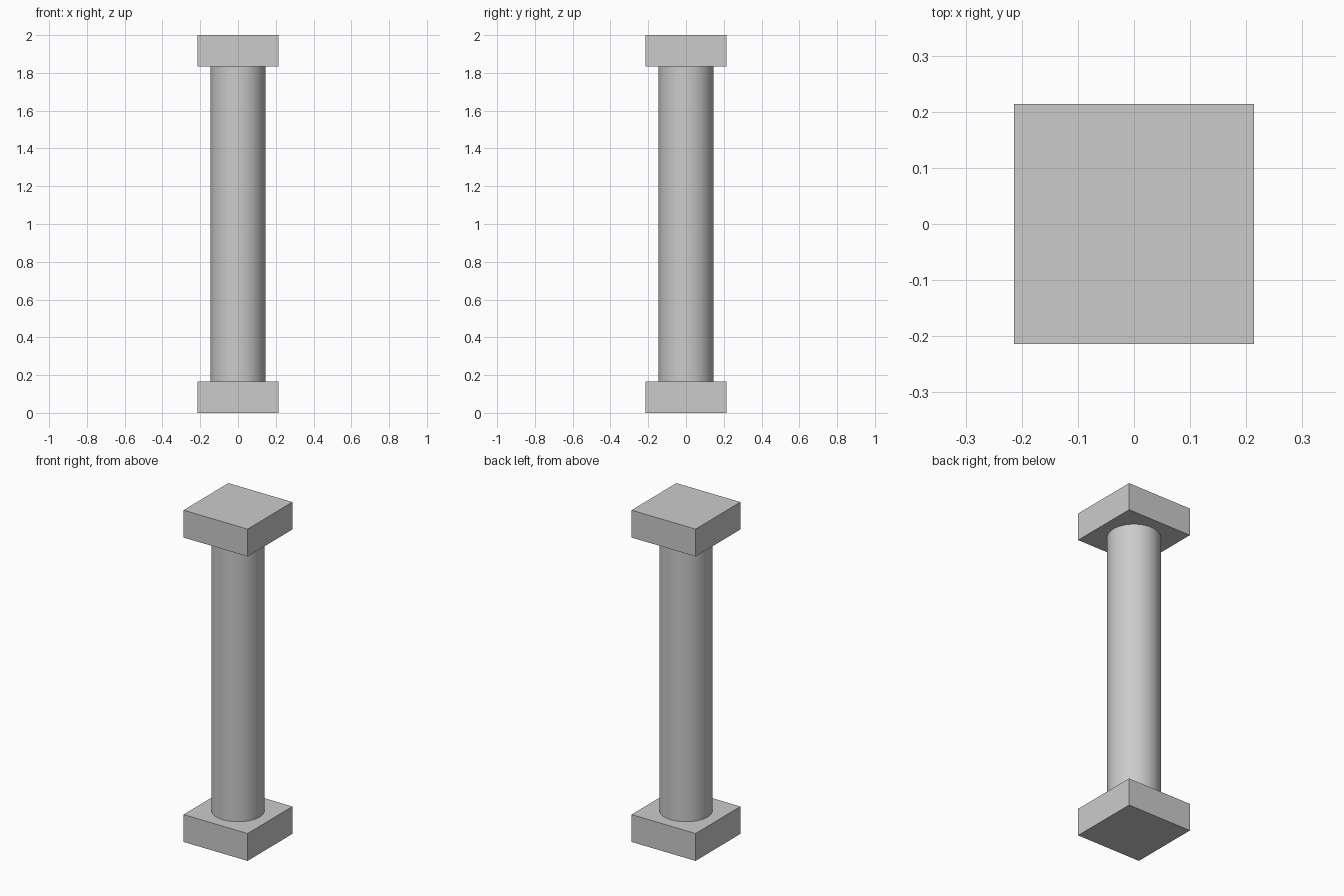
import bpy
import math

if "Cube" in bpy.data.objects:
    bpy.data.objects.remove(bpy.data.objects["Cube"])

HEIGHT = 2.0
BLOCK_W = 0.427
BLOCK_H = 0.165
SHAFT_R = 0.145


def block(name, z):
    bpy.ops.mesh.primitive_cube_add(size=1, location=(0, 0, z))
    ob = bpy.context.object
    ob.name = name
    ob.scale = (BLOCK_W, BLOCK_W, BLOCK_H)
    bpy.ops.object.transform_apply(location=False, rotation=False, scale=True)


# square blocks at foot and head
block("base_block", BLOCK_H / 2)
block("top_block", HEIGHT - BLOCK_H / 2)

# round shaft between the blocks
bpy.ops.mesh.primitive_cylinder_add(vertices=64, radius=SHAFT_R, end_fill_type='NOTHING',
                                    depth=HEIGHT - 2 * BLOCK_H, location=(0, 0, HEIGHT / 2))
bpy.context.object.name = "column_shaft"
bpy.ops.object.shade_smooth_by_angle(angle=math.radians(30))
